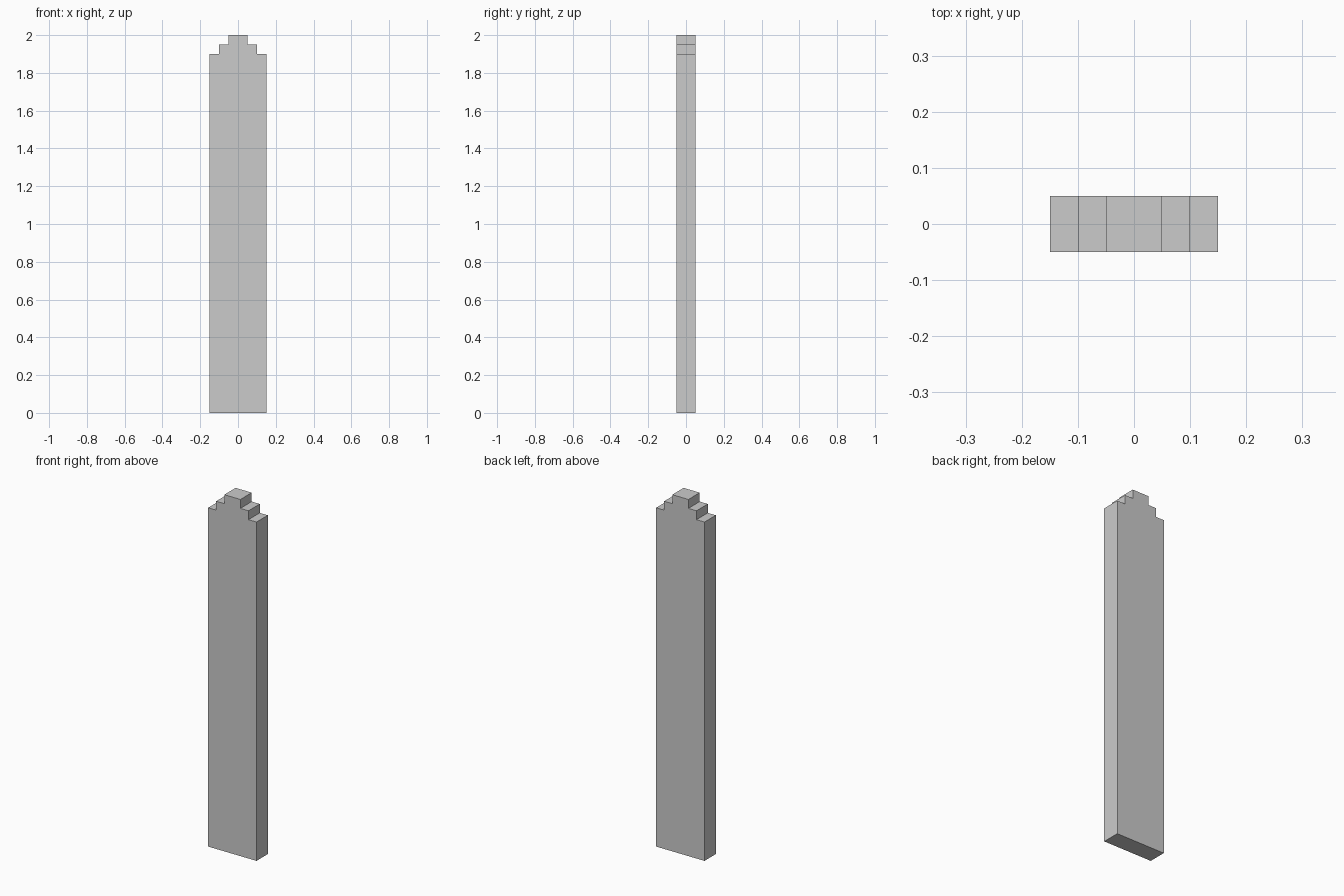
import bpy, bmesh

if "Cube" in bpy.data.objects:
    bpy.data.objects.remove(bpy.data.objects["Cube"])

DEPTH = 0.10

# Right half of the stepped outline (x, z), bottom to top
half = [(0.15, 0.0), (0.15, 1.90), (0.10, 1.90), (0.10, 1.95), (0.05, 1.95), (0.05, 2.0)]
outline = half + [(-x, z) for x, z in reversed(half)]

# Stepped post: outline extruded from front to back
bm = bmesh.new()
front = bm.faces.new([bm.verts.new((x, -DEPTH / 2, z)) for x, z in outline])
result = bmesh.ops.extrude_face_region(bm, geom=[front], use_keep_orig=True)
back = [v for v in result["geom"] if isinstance(v, bmesh.types.BMVert)]
bmesh.ops.translate(bm, verts=back, vec=(0, DEPTH, 0))
bmesh.ops.recalc_face_normals(bm, faces=bm.faces[:])

mesh = bpy.data.meshes.new("stepped_post")
bm.to_mesh(mesh)
bm.free()
bpy.context.collection.objects.link(bpy.data.objects.new("stepped_post", mesh))
